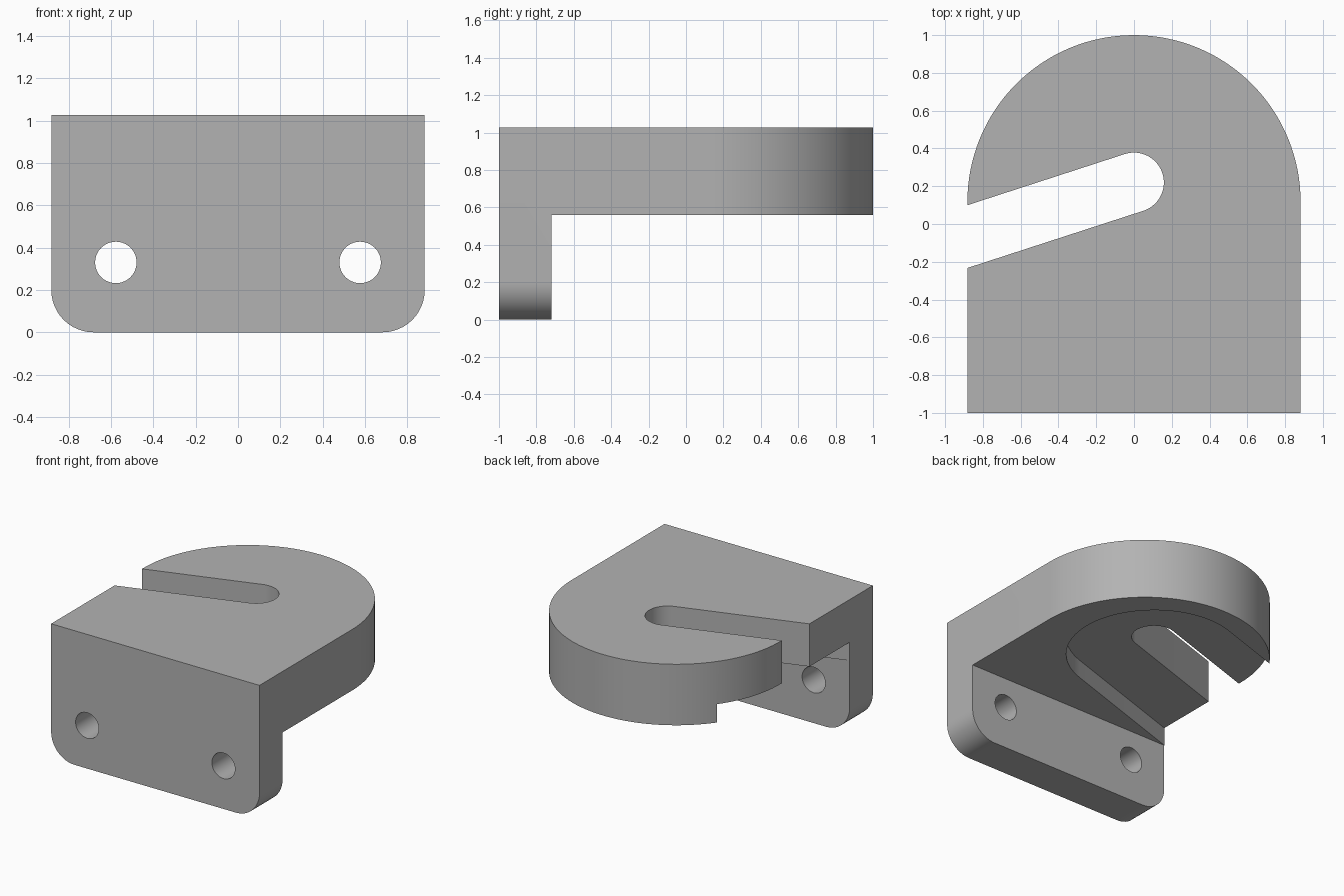
import bpy, bmesh
from math import sin, cos, pi, radians
from mathutils import Vector, Matrix

old = bpy.data.objects.get("Cube")
if old:
    bpy.data.objects.remove(old, do_unlink=True)

HALF, TOP, SHELF, LEG_BACK = 0.882, 1.027, 0.56, -0.72
SLOT_CENTRE, SLOT_ANGLE = Vector((0, 0.22, 0)), radians(198)

grey = bpy.data.materials.new("plain_grey")
grey.use_nodes = True
colour = (0.45, 0.45, 0.45, 1)
grey.diffuse_color = colour
grey.node_tree.nodes["Principled BSDF"].inputs["Base Color"].default_value = colour


def prism(points, direction):
    """Extrude a closed outline along a direction."""
    bm = bmesh.new()
    face = bm.faces.new([bm.verts.new(p) for p in points])
    new = bmesh.ops.extrude_face_region(bm, geom=[face])["geom"]
    verts = [v for v in new if isinstance(v, bmesh.types.BMVert)]
    bmesh.ops.translate(bm, verts=verts, vec=direction)
    bmesh.ops.recalc_face_normals(bm, faces=bm.faces)
    return bm


def add_object(bm, name):
    mesh = bpy.data.meshes.new(name)
    bm.to_mesh(mesh)
    bm.free()
    obj = bpy.data.objects.new(name, mesh)
    mesh.materials.append(grey)
    bpy.context.collection.objects.link(obj)
    return obj


def round_edges(bm, axis, test, radius, segments):
    """Round the edges that run along an axis and pass a position test."""
    edges = []
    for e in bm.edges:
        d = (e.verts[1].co - e.verts[0].co).normalized()
        if abs(d[axis]) > 0.99 and test((e.verts[0].co + e.verts[1].co) / 2):
            edges.append(e)
    bmesh.ops.bevel(bm, geom=edges, offset=radius, segments=segments,
                    profile=0.5, affect='EDGES', clamp_overlap=False)


def cut(body, cutter):
    """Subtract a cutter from the body and discard it."""
    cutter.hide_render = True
    mod = body.modifiers.new("cut", 'BOOLEAN')
    mod.operation, mod.solver, mod.object = 'DIFFERENCE', 'EXACT', cutter
    bpy.context.view_layer.objects.active = body
    bpy.ops.object.modifier_apply(modifier=mod.name)
    bpy.data.objects.remove(cutter, do_unlink=True)


def slot_cutter(radius, low, high, name):
    """Round-ended slot running out through the side."""
    n = 40
    pts = [(radius * cos(pi / 2 + pi * i / n), radius * sin(pi / 2 + pi * i / n))
           for i in range(n + 1)]
    # the round end faces away from the opening
    outline = pts + [(2, -radius), (2, radius)]
    turn = Matrix.Rotation(SLOT_ANGLE, 3, 'Z')
    outline = [turn @ Vector((x, y, 0)) + SLOT_CENTRE + Vector((0, 0, low))
               for x, y in outline]
    return add_object(prism(outline, (0, 0, high - low)), name)


# L-shaped bracket: mounting flange at the front, shelf on top
side = [(-1, 0), (LEG_BACK, 0), (LEG_BACK, SHELF), (1, SHELF), (1, TOP), (-1, TOP)]
bm = prism([(-HALF, y, z) for y, z in side], (2 * HALF, 0, 0))
round_edges(bm, 2, lambda c: c.y > 0.9, HALF - 0.0001, 32)
round_edges(bm, 1, lambda c: c.z < 0.01, 0.2, 12)
bmesh.ops.remove_doubles(bm, verts=bm.verts, dist=0.0005)
bmesh.ops.recalc_face_normals(bm, faces=bm.faces)
bracket = add_object(bm, "slotted_bracket")

# Slanted slot through the shelf and the wide pocket under it
cut(bracket, slot_cutter(0.62, SHELF - 0.2, 0.70, "pocket_cutter"))
cut(bracket, slot_cutter(0.158, SHELF - 0.1, TOP + 0.2, "slot_cutter"))

# Bolt holes through the flange
for side_x in (-0.577, 0.577):
    ring = [(side_x + 0.098 * cos(2 * pi * i / 40), -1.2,
             0.33 + 0.098 * sin(2 * pi * i / 40)) for i in range(40)]
    cut(bracket, add_object(prism(ring, (0, 0.6, 0)), "hole_cutter"))

bpy.ops.object.select_all(action='DESELECT')
bracket.select_set(True)
bpy.context.view_layer.objects.active = bracket
bpy.ops.object.shade_smooth_by_angle(angle=radians(30))
